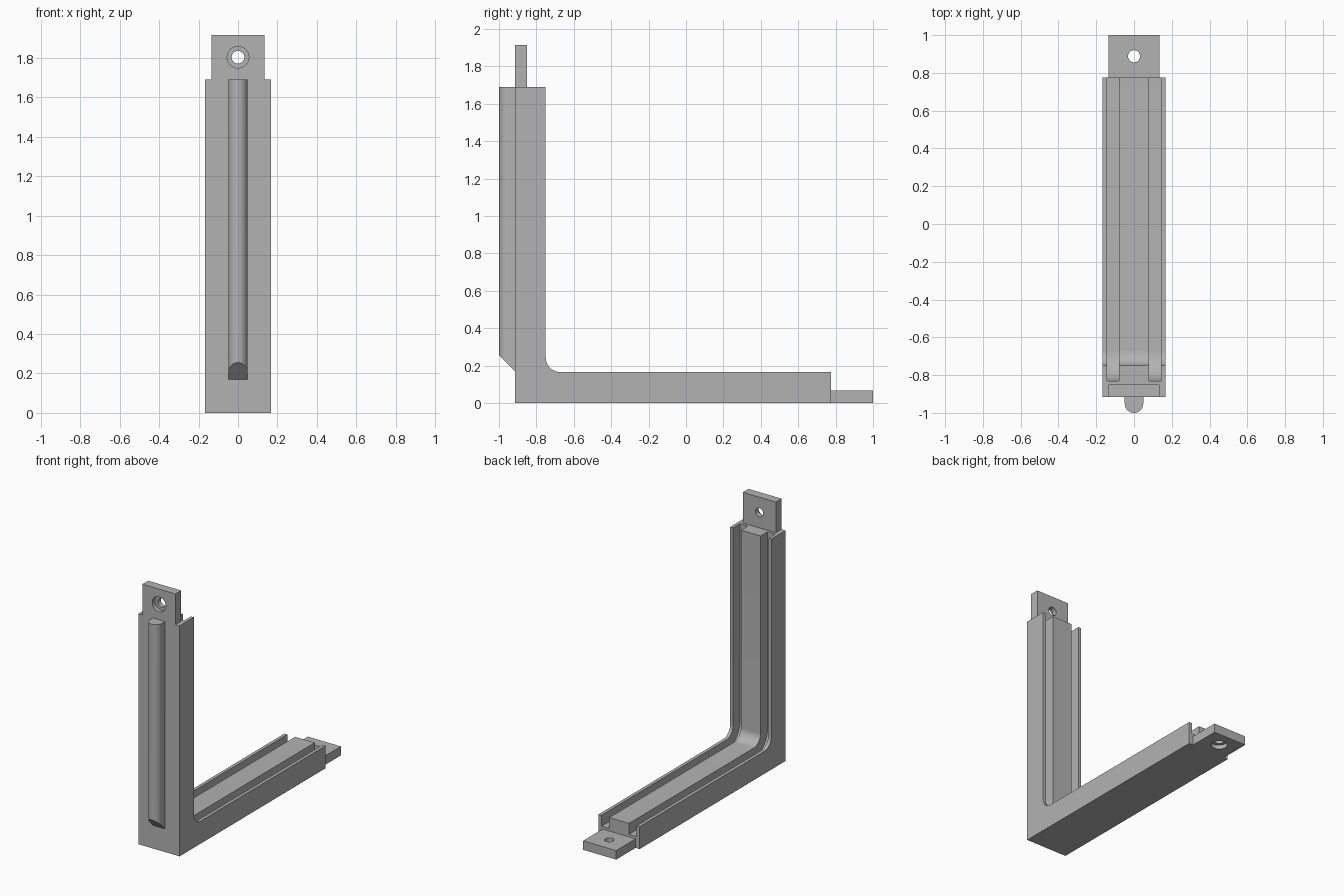
import bpy, math
from mathutils import Matrix

cube = bpy.data.objects.get("Cube")
if cube:
    bpy.data.objects.remove(cube, do_unlink=True)

FRONT = -0.915          # front plane of the upright leg
HALF = 0.167            # half width of the bracket
THICK = 0.165           # leg thickness
LENGTH = 1.69           # leg length from the outer corner
TOTAL = 1.915           # leg plus tab
TAB = 0.066             # tab thickness
HOLE = 1.803            # hole distance from the outer corner
CENTRE = 0.245          # centre of the inner corner fillet

grey = bpy.data.materials.new("plain_grey")
grey.use_nodes = True
COLOUR = (0.45, 0.45, 0.45, 1)
grey.diffuse_color = COLOUR
grey.node_tree.nodes["Principled BSDF"].inputs["Base Color"].default_value = COLOUR


def prism(name, outline, vec, place):
    """Extrude a closed outline by vec; place maps 2D points to 3D."""
    import bmesh
    bm = bmesh.new()
    face = bm.faces.new([bm.verts.new(place(a, b)) for a, b in outline])
    top = bmesh.ops.extrude_face_region(bm, geom=[face])["geom"]
    bmesh.ops.translate(bm, vec=vec, verts=[g for g in top if isinstance(g, bmesh.types.BMVert)])
    bmesh.ops.recalc_face_normals(bm, faces=bm.faces)
    mesh = bpy.data.meshes.new(name)
    bm.to_mesh(mesh)
    bm.free()
    mesh.materials.append(grey)
    obj = bpy.data.objects.new(name, mesh)
    bpy.context.collection.objects.link(obj)
    return obj


def side_prism(name, outline, x0, x1):
    return prism(name, outline, (x1 - x0, 0, 0), lambda a, b: (x0, FRONT + a, b))


def cut(obj, cutters):
    """Subtract the cutters, bake the result and discard them."""
    for c in cutters:
        c.hide_render = True
        mod = obj.modifiers.new("cut", "BOOLEAN")
        mod.operation, mod.solver, mod.object = "DIFFERENCE", "EXACT", c
    bpy.context.view_layer.update()
    deps = bpy.context.evaluated_depsgraph_get()
    mesh = bpy.data.meshes.new_from_object(obj.evaluated_get(deps))
    obj.modifiers.clear()
    obj.data = mesh
    for c in cutters:
        bpy.data.objects.remove(c, do_unlink=True)


def smooth(obj):
    bpy.ops.object.select_all(action="DESELECT")
    obj.select_set(True)
    bpy.context.view_layer.objects.active = obj
    bpy.ops.object.shade_smooth_by_angle(angle=math.radians(30))


def circle(r, n=40):
    return [(r * math.cos(i * math.tau / n), r * math.sin(i * math.tau / n)) for i in range(n)]


def inner_line(depth, end, steps=12):
    """Inner edge of the angle at a given depth, rounded about the fillet centre."""
    r = CENTRE - depth
    arc = [(CENTRE - r * math.sin(t), CENTRE - r * math.cos(t))
           for t in (i * math.pi / 2 / steps for i in range(steps + 1))]
    return [(end, depth)] + arc + [(depth, end)]


# angle body with a rounded inner corner and two grooves beside the centre rib
body = side_prism("angle_body", [(0, LENGTH), (0, 0), (LENGTH, 0)] + inner_line(THICK, LENGTH), -HALF, HALF)
groove = inner_line(0.085, LENGTH + 0.1) + [(LENGTH + 0.1, LENGTH + 0.1)]
cut(body, [side_prism("groove_cutter", groove, s * 0.08, s * 0.143) for s in (-1, 1)])
smooth(body)

# screw tabs at the end of each leg, counterbored on the outer face
plate = [(0, LENGTH), (TAB, LENGTH), (TAB, TOTAL), (0, TOTAL)]
for name, flip in (("upright_tab", False), ("base_tab", True)):
    tab = side_prism(name, plate, -0.134, 0.134)
    drills = [prism("drill_cutter", circle(r), (0, depth + 0.1, 0),
                    lambda a, b: (a, FRONT - 0.1, HOLE + b))
              for r, depth in ((0.032, 0.2), (0.055, 0.03))]
    cut(tab, drills)
    if flip:  # mirror across the diagonal of the angle
        swap = Matrix(((1, 0, 0, 0), (0, 0, 1, FRONT), (0, 1, 0, -FRONT), (0, 0, 0, 1)))
        tab.data.transform(swap)
        tab.data.flip_normals()
    smooth(tab)

# rounded rail on the front, sliced at an angle at its foot
R = 0.049
rail_outline = [(R, FRONT)] + [
    (R * math.cos(t), -1 + R - R * math.sin(t))
    for t in (i * math.pi / 20 for i in range(21))] + [(-R, FRONT)]
rail = prism("front_rail", rail_outline, (0, 0, LENGTH - 0.17), lambda a, b: (a, b, 0.17))
for v in rail.data.vertices:
    if v.co.z < 0.5:
        v.co.z += FRONT - v.co.y
smooth(rail)
